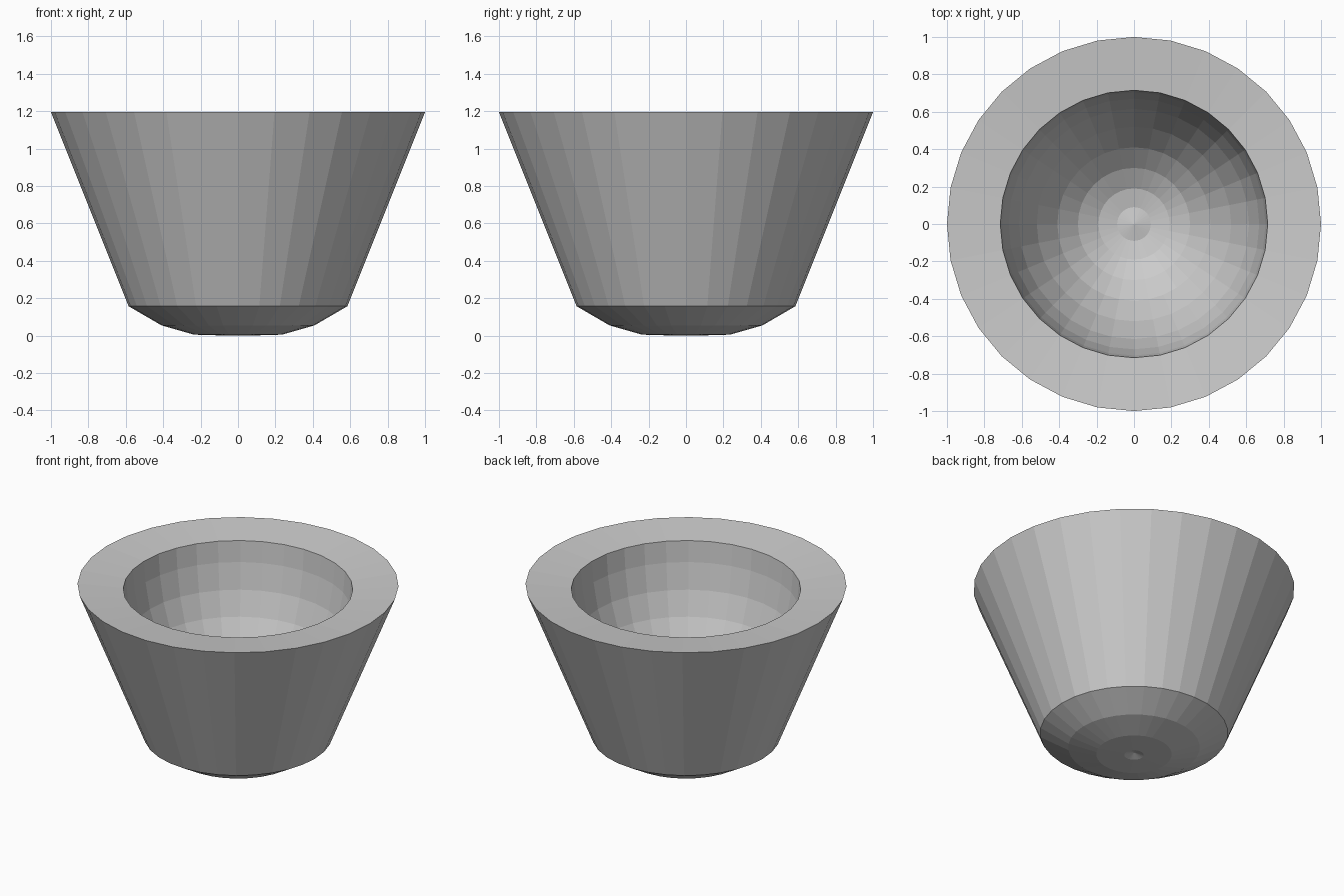
import bpy, bmesh
from math import tau

if "Cube" in bpy.data.objects:
    bpy.data.objects.remove(bpy.data.objects["Cube"])

SIDES = 32

# Half profile (radius, height), from the underside centre round to the bowl centre
profile = [
    # outer foot and tapered wall
    (0, 0.02), (0.06, 0.0), (0.235, 0.005), (0.41, 0.055), (0.585, 0.157), (1.0, 1.195),
    # slightly sloped rim and deep rounded hollow
    (0.715, 1.167), (0.703, 1.025), (0.67, 0.85), (0.615, 0.69), (0.52, 0.51),
    (0.41, 0.36), (0.30, 0.26), (0.19, 0.20), (0.09, 0.18), (0, 0.195),
]

# Revolve the profile into a closed solid
bm = bmesh.new()
verts = [bm.verts.new((r, 0, z)) for r, z in profile]
edges = [bm.edges.new(pair) for pair in zip(verts, verts[1:])]
bmesh.ops.spin(bm, geom=verts + edges, cent=(0, 0, 0), axis=(0, 0, 1),
               angle=tau, steps=SIDES, use_duplicate=False)
bmesh.ops.remove_doubles(bm, verts=bm.verts[:], dist=0.0005)
bmesh.ops.recalc_face_normals(bm, faces=bm.faces[:])

mesh = bpy.data.meshes.new("tapered_bowl")
bm.to_mesh(mesh)
bm.free()
bowl = bpy.data.objects.new("tapered_bowl", mesh)
bpy.context.collection.objects.link(bowl)
